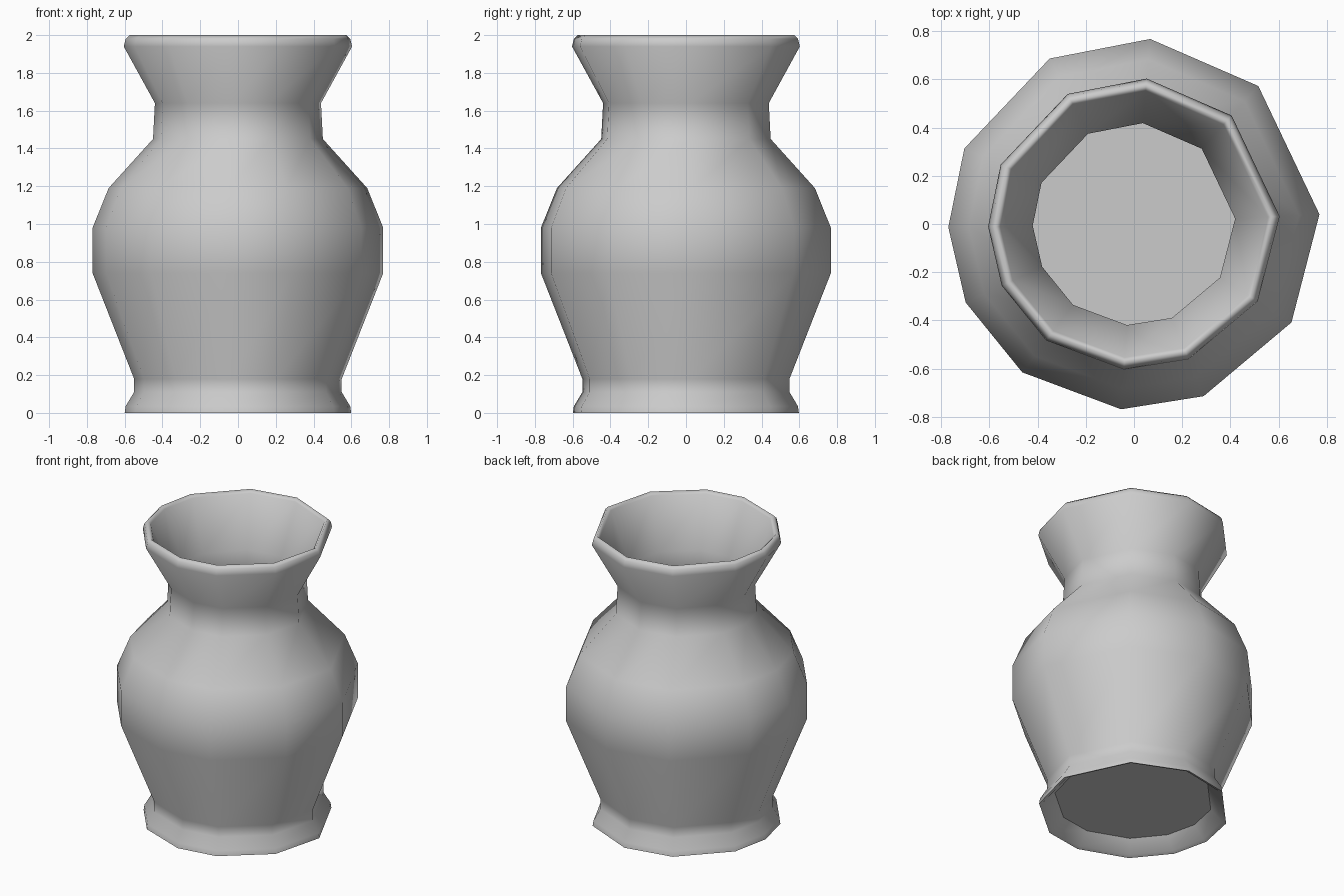
import bpy, bmesh, math

if "Cube" in bpy.data.objects:
    bpy.data.objects.remove(bpy.data.objects["Cube"])

# Uneven facet angles (degrees) of the hand-cut, low-poly round shape
ANGLES = [3, 48, 85, 117, 156, 181, 205, 233, 266, 292, 328]

# Half section (radius, height): underside, foot, belly, neck, lip, then back down the inside
PROFILE = [
    (0.50, 0.085), (0.575, 0.01), (0.60, 0.0), (0.595, 0.035), (0.55, 0.11), (0.55, 0.18),
    (0.77, 0.74), (0.77, 0.98), (0.685, 1.19), (0.45, 1.45),
    (0.44, 1.64), (0.605, 1.94), (0.595, 1.98), (0.575, 2.00),
    (0.555, 1.98), (0.42, 1.65), (0.42, 1.44), (0.65, 1.18), (0.74, 0.97),
    (0.74, 0.74), (0.52, 0.18), (0.50, 0.11),
]


def lathe(name, profile, angles):
    """Spin a profile around z and close both ends with flat discs."""
    bm = bmesh.new()
    rings = []
    for r, z in profile:
        rings.append([bm.verts.new((r * math.cos(math.radians(a)),
                                    r * math.sin(math.radians(a)), z))
                      for a in angles])
    n = len(angles)
    for a, b in zip(rings, rings[1:]):
        for i in range(n):
            j = (i + 1) % n
            bm.faces.new((a[i], a[j], b[j], b[i]))
    discs = [bm.faces.new(rings[0][::-1]),   # underside
             bm.faces.new(rings[-1])]        # inner floor
    bmesh.ops.recalc_face_normals(bm, faces=bm.faces)
    # Smooth everywhere except around the flat discs and the foot edge
    for f in bm.faces:
        f.smooth = True
    for d in discs:
        for e in d.edges:
            e.smooth = False
    for i in range(n):
        bm.edges.get((rings[2][i], rings[2][(i + 1) % n])).smooth = False
    mesh = bpy.data.meshes.new(name)
    bm.to_mesh(mesh)
    bm.free()
    obj = bpy.data.objects.new(name, mesh)
    bpy.context.collection.objects.link(obj)
    return obj


# Vase body
lathe("vase", PROFILE, ANGLES)
